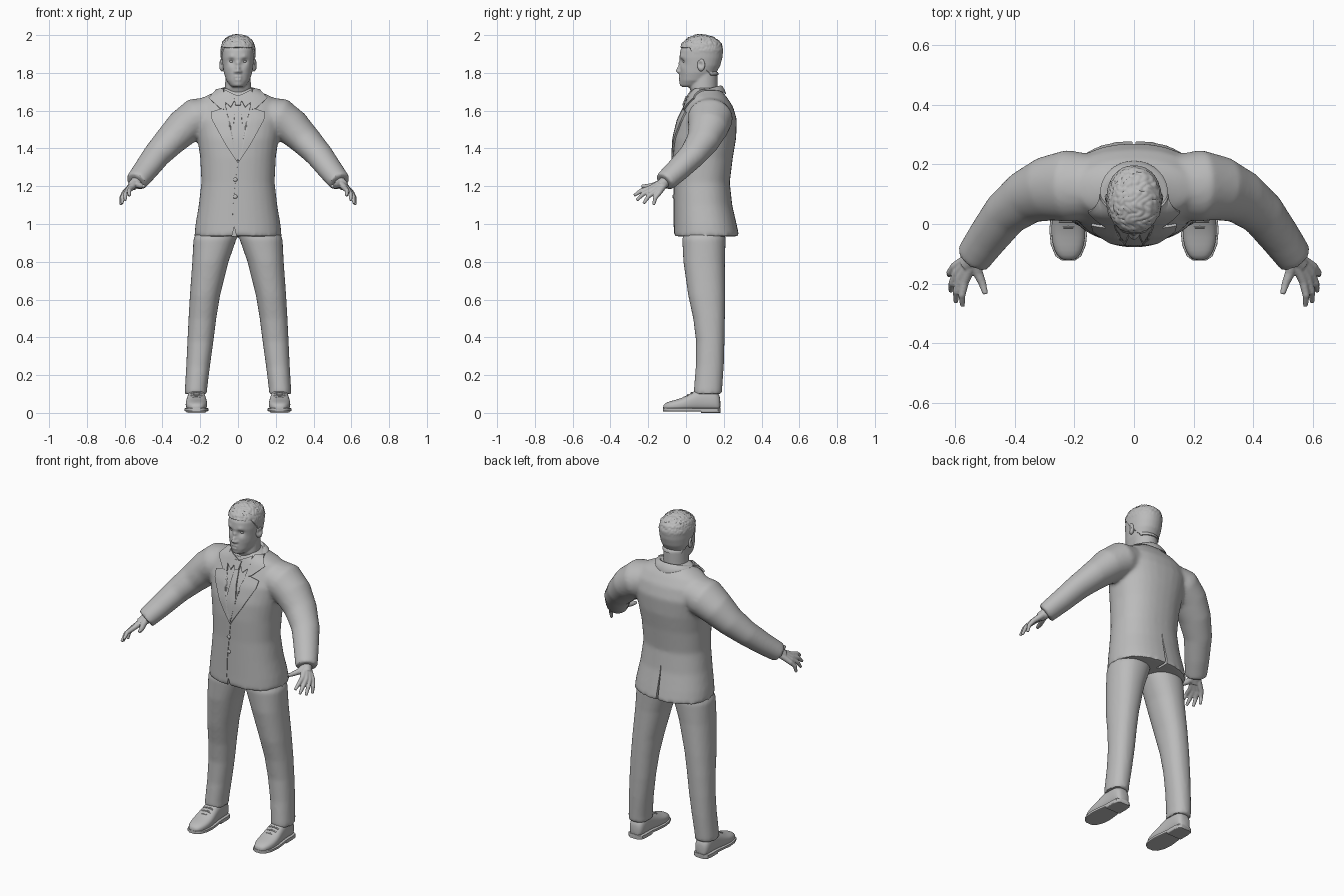
import bpy, bmesh
from math import sin, cos, pi, radians, exp
from mathutils import Vector, Matrix
from mathutils.bvhtree import BVHTree

if "Cube" in bpy.data.objects:
    bpy.data.objects.remove(bpy.data.objects["Cube"])
V = Vector
grey = bpy.data.materials.new("plain grey")
grey.use_nodes = True
grey.diffuse_color = (0.5, 0.5, 0.5, 1)
grey.node_tree.nodes["Principled BSDF"].inputs["Base Color"].default_value = (0.5, 0.5, 0.5, 1)


def loft(bm, rings, e=2.0, n=32):
    """Skin closed superellipse rings given as (centre, half axis, half axis)."""
    def p(t):
        return (1 if t > 0 else -1) * abs(t) ** (2 / e)
    rows = [[bm.verts.new(c + u * p(cos(2 * pi * k / n)) + v * p(sin(2 * pi * k / n)))
             for k in range(n)] for c, u, v in rings]
    for a, b in zip(rows, rows[1:]):
        for k in range(n):
            bm.faces.new((a[k], a[k - 1], b[k - 1], b[k]))
    bm.faces.new(rows[0])
    bm.faces.new(rows[-1])


def stack(bm, rows, e=2.0):
    """Loft upward through rows of (z, x0, x1, y0, y1)."""
    loft(bm, [(V(((a + b) / 2, (c + d) / 2, z)), V(((b - a) / 2, 0, 0)), V((0, (d - c) / 2, 0)))
              for z, a, b, c, d in rows], e)


def tube(bm, pts, wide=1.0, n=16):
    """Loft along points of (x, y, z, radius)."""
    ps = [V(p[:3]) for p in pts]
    rings = []
    for i, p in enumerate(ps):
        t = (ps[min(i + 1, len(ps) - 1)] - ps[max(i - 1, 0)]).normalized()
        side = t.cross(V((0, 0, 1))).normalized()
        rings.append((p, side * pts[i][3] * wide, side.cross(t) * pts[i][3]))
    loft(bm, rings, 2, n)


def ball(bm, centre, size):
    m = Matrix.Translation(centre) @ Matrix.Diagonal((*size, 1))
    bmesh.ops.create_uvsphere(bm, u_segments=20, v_segments=12, radius=1, matrix=m)


def finish(name, bm, mirror=False, voxel=0, smooth=0, subsurf=0, solid=0, cutter=None):
    bmesh.ops.recalc_face_normals(bm, faces=bm.faces)
    me = bpy.data.meshes.new(name)
    bm.to_mesh(me)
    bm.free()
    ob = bpy.data.objects.new(name, me)
    bpy.context.scene.collection.objects.link(ob)
    if solid:
        m = ob.modifiers.new("thickness", 'SOLIDIFY')
        m.thickness, m.offset = solid, 0
    if mirror:
        ob.modifiers.new("mirror", 'MIRROR').use_mirror_merge = False
    if voxel:
        m = ob.modifiers.new("blend", 'REMESH')
        m.mode, m.voxel_size = 'VOXEL', voxel
    if smooth:
        m = ob.modifiers.new("soften", 'SMOOTH')
        m.factor, m.iterations = 0.5, smooth
    if subsurf:
        m = ob.modifiers.new("round", 'SUBSURF')
        m.levels = m.render_levels = subsurf
    if cutter:
        m = ob.modifiers.new("vents", 'BOOLEAN')
        m.operation, m.object = 'DIFFERENCE', cutter
    bpy.context.view_layer.update()
    baked = bpy.data.meshes.new_from_object(ob.evaluated_get(bpy.context.evaluated_depsgraph_get()))
    ob.modifiers.clear()
    ob.data = baked
    baked.materials.clear()
    baked.materials.append(grey)
    baked.shade_smooth()
    baked.set_sharp_from_angle(angle=radians(42))
    return ob


# Cutter for the back vent and the front hem opening
bm = bmesh.new()
for x, w, top, y in ((0, 0.008, 1.16, 0.2), (-0.02, 0.02, 0.985, -0.15)):
    f = bm.faces.new([bm.verts.new(p) for p in ((x - w, y, 0.9), (x + w, y, 0.9), (x, y, top))])
    ext = bmesh.ops.extrude_face_region(bm, geom=[f], use_keep_orig=True)
    bmesh.ops.translate(bm, vec=(0, 0.15, 0), verts=[v for v in ext["geom"] if isinstance(v, bmesh.types.BMVert)])
cutter = finish("vent_cutter", bm)
cutter.hide_render = True

# Jacket: torso and sleeves blended into one skin
bm = bmesh.new()
stack(bm, [(z, -w, w, f, b) for z, w, f, b in (
    (0.935, .232, -.065, .282), (1.0, .225, -.064, .268), (1.1, .208, -.064, .245),
    (1.22, .194, -.064, .232), (1.35, .2, -.068, .248), (1.45, .215, -.064, .265),
    (1.55, .235, -.04, .27), (1.62, .225, -.005, .25), (1.67, .185, .015, .218),
    (1.70, .12, .028, .192), (1.72, .085, .04, .175))], 2.25)
for s in (1, -1):
    tube(bm, [(s * x, y, z, r) for x, y, z, r in (
        (.13, .125, 1.58, .095), (.22, .128, 1.56, .108), (.29, .118, 1.51, .097),
        (.36, .09, 1.44, .082), (.43, .035, 1.365, .07), (.49, -.045, 1.285, .062),
        (.54, -.115, 1.222, .055))], 1.12, 24)
jacket = finish("jacket", bm, voxel=0.011, smooth=7, cutter=cutter)
bpy.data.objects.remove(cutter)
skin = BVHTree.FromPolygons([v.co for v in jacket.data.vertices], [p.vertices for p in jacket.data.polygons])


def on_jacket(start, direction, lift):
    hit, normal, _, _ = skin.ray_cast(V(start), V(direction))
    if hit is None:
        hit, normal, _, _ = skin.find_nearest(V((start[0], 0, start[2])))
    return hit + normal * lift


def plate(name, outline, lift, solid=0.008, mirror=False):
    """Lay a thin panel, outlined in x and z, on the jacket front."""
    bm = bmesh.new()
    bm.faces.new([bm.verts.new((x, 0, z)) for x, z in outline])
    bmesh.ops.triangulate(bm, faces=bm.faces)
    bmesh.ops.subdivide_edges(bm, edges=bm.edges, cuts=9, use_grid_fill=True)
    for v in bm.verts:
        v.co = on_jacket((v.co.x, -1, v.co.z), (0, 1, 0), lift)
    return finish(name, bm, mirror, solid=solid)


# Shirt, tie, lapels and closing edge
plate("shirt_front", [(-.075, 1.69), (.075, 1.69), (.06, 1.57), (0, 1.335), (-.06, 1.57)], .001, .004)
plate("tie_blade", [(-.012, 1.63), (.012, 1.63), (.03, 1.46), (.006, 1.35), (-.006, 1.35), (-.03, 1.46)], .006)
plate("tie_knot", [(-.022, 1.672), (.022, 1.672), (.013, 1.622), (-.013, 1.622)], .011, .014)
plate("shirt_collar", [(.004, 1.675), (.07, 1.705), (.075, 1.65), (.038, 1.615)], .008, .008, True)
plate("lapel", [(.06, 1.6), (.09, 1.605), (.14, 1.59), (.135, 1.55), (.07, 1.43),
                (.0, 1.32), (.012, 1.36), (.035, 1.47)], .006, .009, True)
plate("collar_leaf", [(.075, 1.71), (.11, 1.705), (.15, 1.662), (.092, 1.607), (.06, 1.6)], .007, .009, True)
plate("closing_edge", [(0, 1.33), (-.018, 1.24), (-.032, 1.1), (-.036, .985),
                       (-.03, .985), (-.026, 1.1), (-.012, 1.24)], .001, .005)
for i, z in enumerate((1.235, 1.145)):
    bm = bmesh.new()
    ball(bm, on_jacket((-.014, -1, z), (0, 1, 0), .003), (.011, .006, .011))
    finish(f"button_{i + 1}", bm)

# Jacket collar folding round the back of the neck
bm = bmesh.new()
rows = []
for k in range(33):
    t = radians(-35 + 250 * k / 32)
    c, s, z = cos(t), sin(t), 1.712 + .022 * sin(t)
    rows.append([bm.verts.new(p) for p in (
        V((.074 * c, .102 + .073 * s, z - .03)), V((.08 * c, .104 + .078 * s, z)), V((.09 * c, .105 + .086 * s, z - .003)),
        on_jacket((.112 * c, .105 + .104 * s, 2), (0, 0, -1), .006))])
for a, b in zip(rows, rows[1:]):
    for k in range(3):
        bm.faces.new((a[k], a[k + 1], b[k + 1], b[k]))
finish("jacket_collar", bm, solid=.008, subsurf=1)

# Trousers
bm = bmesh.new()
stack(bm, [(.1, .163, .282, .04, .19), (.13, .163, .281, .042, .192), (.25, .148, .274, .052, .2),
           (.38, .13, .268, .053, .204), (.5, .115, .262, .038, .206), (.62, .095, .255, .012, .207),
           (.8, .05, .242, -.014, .206), (.92, .008, .236, -.02, .21), (1.0, -.01, .2, 0, .2)], 2.2)
finish("trousers", bm, mirror=True, voxel=0.01, smooth=5)

# Shoes: upper, sole with heel, laces
shape = [(-.122, .018, .032), (-.108, .038, .046), (-.07, .054, .058), (-.02, .059, .07),
         (.03, .054, .1), (.08, .047, .125), (.14, .047, .125), (.17, .042, .1), (.183, .025, .07)]
bm = bmesh.new()
loft(bm, [(V((.22, y, h / 2 + .008)), V((w, 0, 0)), V((0, 0, h / 2))) for y, w, h in shape], 2.5, 24)
finish("shoe_uppers", bm, mirror=True, subsurf=1)
bm = bmesh.new()
for part, low, top in ((shape, .008, .026), (shape[5:], 0, .024)):
    loft(bm, [(V((.22, y, (low + top) / 2)), V((w + .005, 0, 0)), V((0, 0, (top - low) / 2)))
              for y, w, h in part], 8, 24)
finish("shoe_soles", bm, mirror=True)
bm = bmesh.new()
for y, z in ((-.01, .083), (.01, .095), (.03, .107)):
    tube(bm, [(.22 + x, y, z - 8 * x * x, .005) for x in (-.03, -.015, 0, .015, .03)], n=8)
finish("shoe_laces", bm, mirror=True)

# Hands: a fan of palm and finger tubes blended together
bm = bmesh.new()
wrist = V((.53, -.1, 1.232))
tube(bm, [(.5, -.06, 1.27, .03), (.535, -.108, 1.226, .031), (.562, -.14, 1.2, .026)])
fingers = [((.567, -.193, 1.188), (.575, -.275, 1.15)), ((.583, -.18, 1.18), (.597, -.262, 1.125)),
           ((.594, -.162, 1.172), (.614, -.225, 1.108)), ((.602, -.143, 1.165), (.62, -.172, 1.1))]
for knuckle, tip in fingers:
    k, t = V(knuckle), V(tip)
    bend = (k + t) / 2 + V((.006, -.005, .007))
    tube(bm, [(*wrist, .018), (*((wrist + k) / 2), .018), (*k, .0145), (*bend, .012), (*t, .008)])
tube(bm, [(.535, -.12, 1.222, .02), (.523, -.165, 1.205, .017), (.508, -.2, 1.2, .013), (.498, -.235, 1.2, .009)])
finish("hands", bm, mirror=True, voxel=0.004, smooth=3)

# Head and neck
bm = bmesh.new()
stack(bm, [(z, -w, w, f, b) for z, w, f, b in (
    (1.725, .03, -.02, .06), (1.735, .043, -.028, .09), (1.76, .062, -.031, .125), (1.8, .075, -.032, .152),
    (1.84, .081, -.03, .175), (1.88, .085, -.035, .186), (1.92, .086, -.03, .19), (1.955, .077, -.012, .178),
    (1.98, .055, .02, .145), (1.994, .02, .06, .1))], 2.15)
stack(bm, [(1.6, -.07, .07, .05, .165), (1.67, -.07, .07, .04, .165), (1.72, -.069, .069, .018, .166),
           (1.8, -.066, .066, .03, .166)])
head = finish("head", bm, voxel=0.005, smooth=6)
# Face features as soft pushes of (x, z, radius, depth)
pushes = [(.034, 1.861, .017, .012), (.036, 1.885, .014, -.005), (0, 1.85, .011, -.009), (0, 1.828, .011, -.014),
          (0, 1.81, .012, -.021), (.014, 1.806, .008, -.009), (.045, 1.825, .02, -.003), (0, 1.783, .016, -.004),
          (.012, 1.779, .009, -.004), (.007, 1.765, .012, -.006), (.008, 1.7725, .005, .006), (0, 1.74, .018, -.005)]
for v in head.data.vertices:
    if v.co.y < .03 and v.co.z > 1.73:
        x, z = abs(v.co.x), v.co.z
        v.co.y += sum(d * exp(-((x - a) ** 2 + (z - b) ** 2) / r ** 2) for a, b, r, d in pushes)

bm = bmesh.new()
ball(bm, V((.034, -.005, 1.861)), (.013, .013, .009))
finish("eyes", bm, mirror=True)

# Ears with a hollow
bm = bmesh.new()
ball(bm, V((.085, .08, 1.842)), (.015, .021, .034))
for v in bm.verts:
    if v.co.x > .085:
        v.co.x -= .014 * exp(-((v.co.y - .076) ** 2 + (v.co.z - 1.845) ** 2) / .012 ** 2)
    v.co.x += (v.co.y - .08) * .25
finish("ears", bm, mirror=True, subsurf=1)

# Short textured hair grown from the scalp
bm = bmesh.new()
bm.from_mesh(head.data)


def hairline(y):
    return 1.932 if y < .02 else max(1.785, 1.932 - (y - .02) * 1.3)


bmesh.ops.delete(bm, geom=[f for f in bm.faces if f.calc_center_median().z < hairline(f.calc_center_median().y)],
                 context='FACES')
bm.normal_update()
for v in bm.verts:
    crop = min(1, max(0, (v.co.z - 1.9) / .06))
    x, y, z = v.co * 190
    rough = sin(x + 2 * sin(y * .6)) * sin(y + 2 * sin(x * .5 + z)) * .003 * crop
    v.co += v.normal * (.003 + .003 * crop + rough)
finish("hair", bm, solid=.007)
